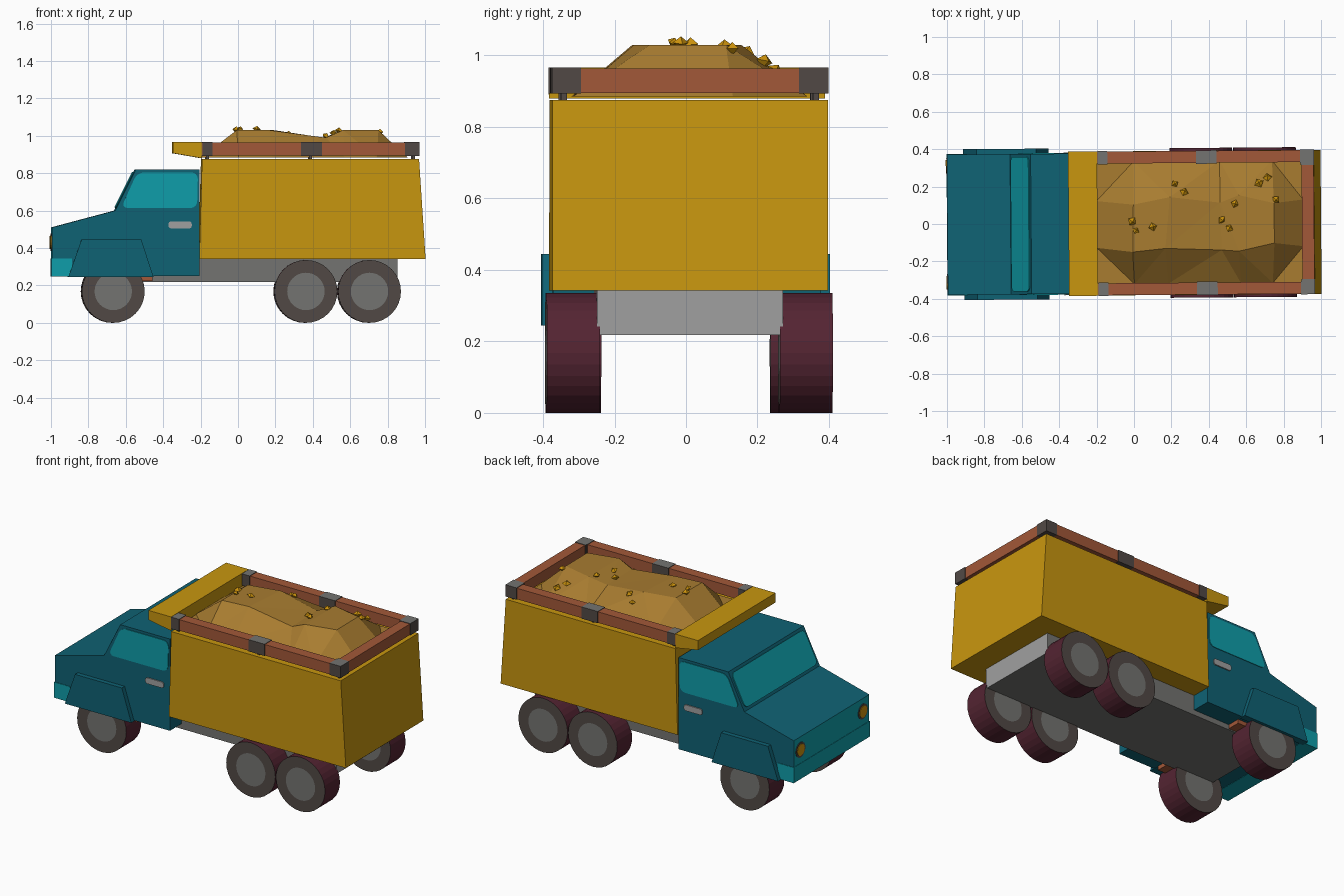
import bpy, bmesh, math, random
from mathutils import Matrix, Vector

random.seed(4)
if "Cube" in bpy.data.objects:
    bpy.data.objects.remove(bpy.data.objects["Cube"])

# The whole truck sits very slightly turned
PLACE = Matrix.Translation((0, 0.004, 0)) @ Matrix.Rotation(0.008, 4, 'Z')


def material(name, r, g, b):
    m = bpy.data.materials.new(name)
    m.use_nodes = True
    col = [((c / 255 + 0.055) / 1.055) ** 2.4 for c in (r, g, b)] + [1]
    m.diffuse_color = col
    m.node_tree.nodes["Principled BSDF"].inputs["Base Color"].default_value = col
    return m


TEAL = material("cab teal", 15, 98, 116)
GLASS = material("light teal", 15, 158, 170)
YELLOW = material("body yellow", 200, 150, 15)
WOOD = material("rail brown", 162, 88, 56)
GREY = material("metal grey", 116, 116, 113)
DARK = material("dark grey", 81, 73, 69)
TREAD = material("tread maroon", 84, 36, 50)
SAND = material("sand brown", 168, 124, 48)
GOLD = material("nugget gold", 205, 147, 12)
LIGHT = material("light grey", 160, 160, 160)


def finish(name, bm, mats, rule=None):
    bmesh.ops.recalc_face_normals(bm, faces=bm.faces)
    bm.normal_update()
    if rule:
        for f in bm.faces:
            f.material_index = rule(f)
    bm.transform(PLACE)
    me = bpy.data.meshes.new(name)
    bm.to_mesh(me)
    bm.free()
    for m in mats:
        me.materials.append(m)
    ob = bpy.data.objects.new(name, me)
    bpy.context.collection.objects.link(ob)
    return ob


def slab(name, pts, depth, mats, rounding=0, rule=None):
    """Outline of 3D points, optionally with round corners, pushed along depth."""
    bm = bmesh.new()
    face = bm.faces.new([bm.verts.new(p) for p in pts])
    if rounding:
        bmesh.ops.bevel(bm, geom=bm.verts[:], offset=rounding, segments=4,
                        profile=0.5, affect='VERTICES')
        face = bm.faces[:][0]
    out = bmesh.ops.extrude_face_region(bm, geom=[face], use_keep_orig=True)
    moved = [v for v in out["geom"] if isinstance(v, bmesh.types.BMVert)]
    bmesh.ops.translate(bm, verts=moved, vec=Vector(depth))
    return finish(name, bm, mats, rule)


def prism(name, profile, y0, y1, mats, rounding=0, rule=None):
    return slab(name, [(x, y0, z) for x, z in profile], (0, y1 - y0, 0), mats, rounding, rule)


def box(name, x, y, z, mats, rule=None):
    return prism(name, [(x[0], z[0]), (x[1], z[0]), (x[1], z[1]), (x[0], z[1])], *y, mats, 0, rule)


# Cab with pale nose face and wrap-round bumper
prism("cab", [(-0.998, 0.25), (-0.998, 0.51), (-0.66, 0.6), (-0.55, 0.82), (-0.21, 0.82), (-0.21, 0.25)],
      -0.375, 0.375, [TEAL, GLASS], rule=lambda f: int(f.normal.x < -0.9))
box("bumper", (-1, -0.89), (-0.378, 0.378), (0.248, 0.345), [GLASS])

# Windscreen lying on the sloped front of the cab
low, high = Vector((-0.653, 0, 0.615)), Vector((-0.558, 0, 0.805))
side = Vector((0, 0.36, 0))
slab("windscreen", [low - side, low + side, high + side, high - side],
     (-0.005, 0, 0.0025), [GLASS], 0.03)

# Side windows, handles, fenders, lamps and axle mounts
for s, tag in ((1, "left"), (-1, "right")):
    prism(tag + "_window", [(-0.628, 0.614), (-0.542, 0.804), (-0.217, 0.804), (-0.222, 0.614)],
          s * 0.374, s * 0.379, [GLASS], 0.035)
    prism(tag + "_handle", [(-0.375, 0.505), (-0.25, 0.505), (-0.25, 0.542), (-0.375, 0.542)],
          s * 0.374, s * 0.382, [LIGHT], 0.014)
    prism(tag + "_fender", [(-0.91, 0.245), (-0.84, 0.445), (-0.52, 0.445), (-0.455, 0.245)],
          s * 0.36, s * 0.403, [TEAL])
    for part, r, d, mat in (("lamp_ring", 0.047, 0.004, DARK), ("lamp", 0.036, 0.007, GOLD)):
        ring = [(-0.997, s * 0.31 + r * math.cos(a), 0.43 + r * math.sin(a))
                for a in (i * math.tau / 16 for i in range(16))]
        slab(f"{tag}_{part}", ring, (-d, 0, 0), [mat])
    box(tag + "_axle_mount", (-0.53, -0.46), (s * 0.25, s * 0.34), (0.225, 0.26), [WOOD])

# Chassis with pale rear end
box("chassis", (-0.77, 0.85), (-0.26, 0.26), (0.218, 0.345), [GREY, LIGHT],
    lambda f: int(f.normal.x > 0.9))


# Wheels
def wheel(name, x, outer, s):
    bm = bmesh.new()
    bmesh.ops.create_cone(bm, cap_ends=True, segments=32, radius1=0.168, radius2=0.168, depth=0.148)
    caps = [f for f in bm.faces if len(f.verts) > 4]
    bmesh.ops.inset_region(bm, faces=caps, thickness=0.068, depth=0)
    bm.transform(Matrix.Translation((x, s * (outer - 0.074), 0.168)) @ Matrix.Rotation(math.pi / 2, 4, 'X'))

    def paint(f):
        if abs(f.normal.y) < 0.5:
            return 0
        return 2 if len(f.verts) > 4 else 1
    finish(name, bm, [TREAD, DARK, GREY], paint)


for s, tag in ((1, "left"), (-1, "right")):
    wheel(tag + "_front_wheel", -0.67, 0.385, s)
    wheel(tag + "_middle_wheel", 0.36, 0.4, s)
    wheel(tag + "_rear_wheel", 0.7, 0.4, s)

# Load body and canopy over the cab
prism("load_body", [(-0.21, 0.342), (1, 0.342), (0.965, 0.875), (-0.195, 0.875)], -0.385, 0.385, [YELLOW])
prism("canopy", [(-0.35, 0.966), (-0.35, 0.907), (-0.195, 0.88), (-0.195, 0.966)], -0.386, 0.386, [YELLOW])


# Wooden rails, metal brackets and short posts
def top_grey(f):
    return int(f.normal.z > 0.5)


box("rear_rail", (0.898, 0.963), (-0.33, 0.33), (0.895, 0.963), [WOOD])
for s, tag in ((1, "left"), (-1, "right")):
    box(tag + "_rail", (-0.195, 0.963), (s * 0.32, s * 0.384), (0.895, 0.963), [WOOD])
    for part, x0, x1 in (("front", -0.193, -0.14), ("middle", 0.335, 0.445), ("rear", 0.89, 0.966)):
        box(f"{tag}_{part}_bracket", (x0, x1), (s * 0.315, s * 0.387), (0.893, 0.966), [DARK, GREY], top_grey)
    box(tag + "_rear_bracket_return", (0.893, 0.966), (s * 0.305, s * 0.385), (0.893, 0.966), [DARK, GREY], top_grey)
    for x in (-0.165, 0.385, 0.935):
        box(tag + "_post", (x - 0.008, x + 0.008), (s * 0.345, s * 0.36), (0.87, 0.9), [DARK])

# Sand: coarse faceted heap with two mounds and a dip
xs = (-0.2, 0, 0.18, 0.46, 0.57, 0.74, 0.905)
ys = (-0.325, -0.13, 0.12, 0.33)
tops = (0, 1.03, 1.03, 0.99, 1.03, 1.03, 0)
bm = bmesh.new()
rows = []
for i, x in enumerate(xs):
    row = []
    for j, y in enumerate(ys):
        inner = 0 < j < 3 and tops[i]
        dx, dy = (random.uniform(-0.03, 0.03) for _ in range(2)) if inner else (0, 0)
        row.append(bm.verts.new((x + dx * 0.5, y + dy, tops[i] if inner else 0.885)))
    rows.append(row)
for a, b in zip(rows, rows[1:]):
    for j in range(len(ys) - 1):
        bm.faces.new((a[j], b[j], b[j + 1], a[j + 1]))
bmesh.ops.triangulate(bm, faces=bm.faces[:])
sand = finish("sand_heap", bm, [SAND])
if sum(p.normal.z for p in sand.data.polygons) < 0:
    sand.data.flip_normals()

# Nuggets resting on the sand
spots = [(-0.01, 0.01), (0.01, -0.04), (0.1, -0.02), (0.22, 0.21), (0.27, 0.165), (0.47, 0.015),
         (0.51, -0.03), (0.54, 0.1), (0.67, 0.21), (0.715, 0.24), (0.76, 0.12)]
for x, y in spots:
    hit, spot, _, _ = sand.ray_cast(Vector((x, y, 2)), Vector((0, 0, -1)))
    bm = bmesh.new()
    bmesh.ops.create_cone(bm, segments=4, radius1=0.024, radius2=0, depth=0.018)
    bmesh.ops.translate(bm, verts=bm.verts[:], vec=(0, 0, 0.009))
    bmesh.ops.mirror(bm, geom=bm.verts[:] + bm.edges[:] + bm.faces[:], axis='Z', merge_dist=0.001)
    turn = Matrix.Rotation(random.uniform(0, 3), 4, 'Z') @ Matrix.Rotation(random.uniform(-0.6, 0.6), 4, 'X')
    height = spot.z if hit else 0.95
    bm.transform(Matrix.Translation((x, y, height + 0.006)) @ turn @ Matrix.Scale(random.uniform(0.8, 1.15), 4))
    finish("nugget", bm, [GOLD])
